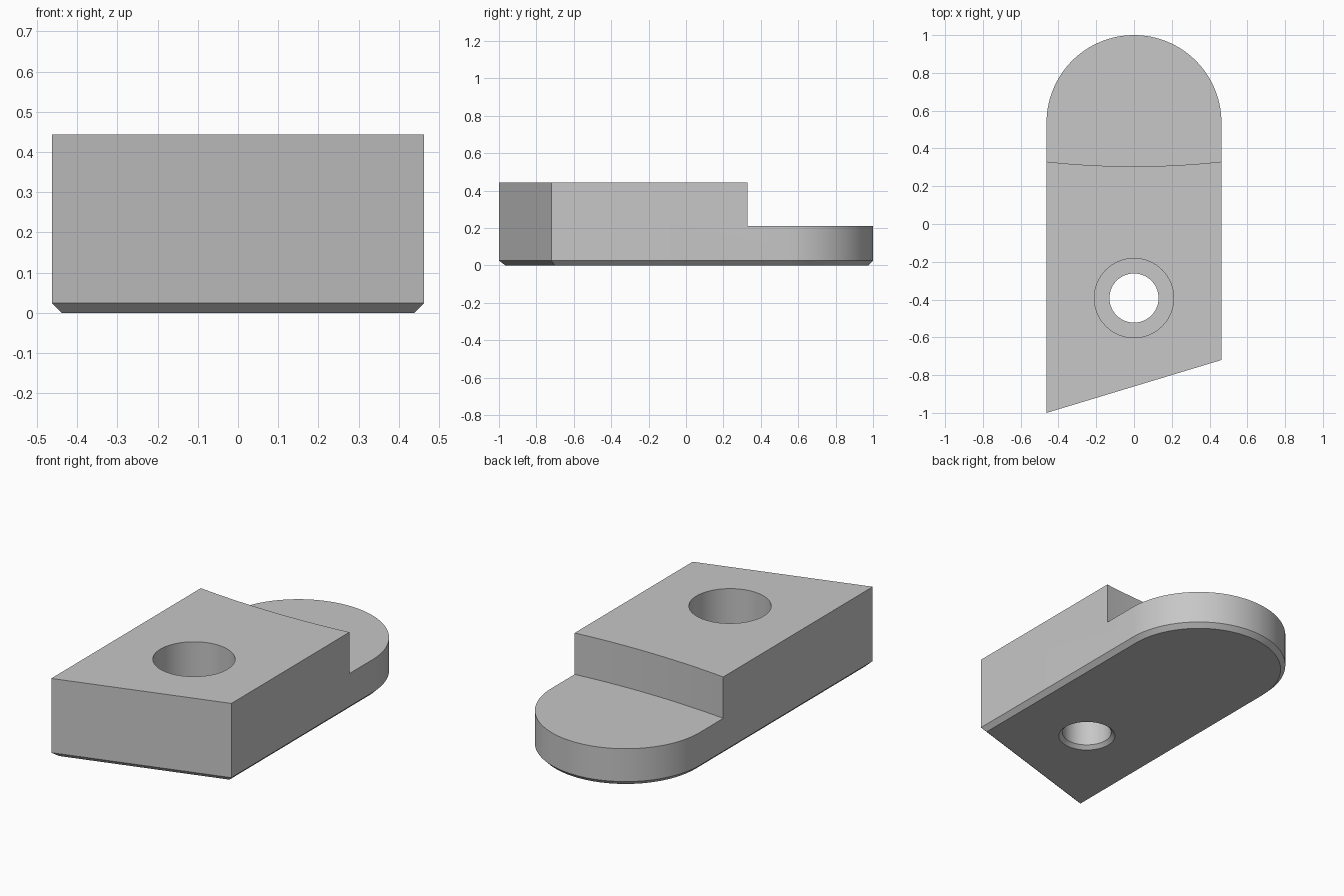
import bpy
import bmesh
from math import sin, cos, pi, sqrt, radians

if "Cube" in bpy.data.objects:
    bpy.data.objects.remove(bpy.data.objects["Cube"])

HALF = 0.463          # half width of the clamp
TOP = 0.443           # height of the tall block
STEP = 0.21           # height of the rounded tongue
CHAMFER = 0.025
HOLE_Y = -0.392

steel = bpy.data.materials.new("light_grey_steel")
steel.use_nodes = True
grey = (0.57, 0.57, 0.57, 1)
steel.diffuse_color = grey
steel.node_tree.nodes["Principled BSDF"].inputs["Base Color"].default_value = grey


def finish(name, bm):
    bmesh.ops.recalc_face_normals(bm, faces=bm.faces)
    mesh = bpy.data.meshes.new(name)
    bm.to_mesh(mesh)
    bm.free()
    mesh.materials.append(steel)
    obj = bpy.data.objects.new(name, mesh)
    bpy.context.collection.objects.link(obj)
    return obj


def prism(outline, bottom, top, chamfer=0):
    """Extrude an outline, optionally chamfering its lower rim."""
    bm = bmesh.new()
    base = bm.faces.new([bm.verts.new((x, y, bottom)) for x, y in outline])
    new = bmesh.ops.extrude_face_region(bm, geom=[base], use_keep_orig=True)["geom"]
    for v in new:
        if isinstance(v, bmesh.types.BMVert):
            v.co.z = top
    bmesh.ops.recalc_face_normals(bm, faces=bm.faces)
    if chamfer:
        rim = [e for e in bm.edges if all(v.co.z == bottom for v in e.verts)]
        bmesh.ops.bevel(bm, geom=rim, offset=chamfer, segments=1, affect='EDGES')
    return bm


def lathe(profile, y, steps=72):
    """Closed turned solid from (radius, height) pairs."""
    bm = bmesh.new()
    rings = [[bm.verts.new((r * cos(2 * pi * i / steps), y + r * sin(2 * pi * i / steps), z))
              for i in range(steps)] for r, z in profile]
    for a, b in zip(rings, rings[1:]):
        for i in range(steps):
            j = (i + 1) % steps
            bm.faces.new((a[i], a[j], b[j], b[i]))
    bm.faces.new(rings[0])
    bm.faces.new(rings[-1])
    return bm


# Body: slanted front, semicircular back, chamfered underside
arc = [(HALF * cos(pi * i / 64), 1 - HALF + HALF * sin(pi * i / 64)) for i in range(65)]
body = finish("clamp_body", prism([(-HALF, -1), (HALF, -0.72)] + arc, 0, TOP, CHAMFER))

# Step cutter: removes the back upper part along a shallow concave arc
radius, wide = 4.3, 0.6
curve = []
for i in range(25):
    x = -wide + 2 * wide * i / 24
    curve.append((x, 0.305 + radius - sqrt(radius ** 2 - x ** 2)))
step_cutter = finish("step_cutter", prism(curve + [(wide, 1.2), (-wide, 1.2)], STEP, 0.6))

# Bore cutter: counterbore, through hole and chamfered lower mouth
bore_cutter = finish("bore_cutter", lathe(
    [(0.17, -0.02), (0.13, 0.02), (0.13, 0.2), (0.21, 0.2), (0.21, 0.6)], HOLE_Y))

# Cut both shapes out and bake the result
bpy.context.view_layer.objects.active = body
for cutter in (step_cutter, bore_cutter):
    cutter.hide_render = True
    mod = body.modifiers.new(cutter.name, 'BOOLEAN')
    mod.operation = 'DIFFERENCE'
    mod.solver = 'EXACT'
    mod.object = cutter
    bpy.ops.object.modifier_apply(modifier=mod.name)
    bpy.data.objects.remove(cutter)

# Smooth round walls, crisp edges
bpy.ops.object.select_all(action='DESELECT')
body.select_set(True)
bpy.ops.object.shade_smooth_by_angle(angle=radians(25))
